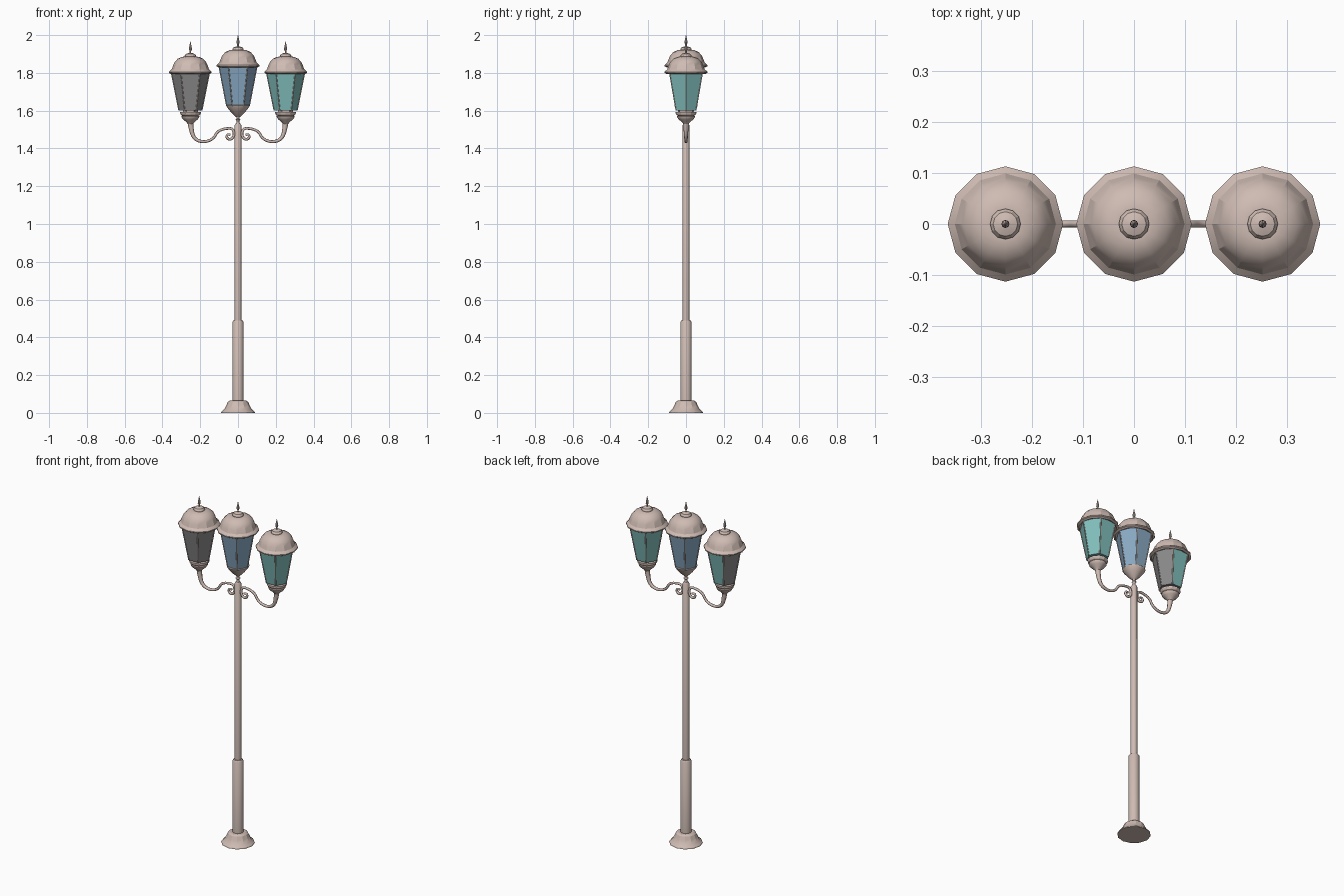
import bpy, bmesh, math
from mathutils import Vector

if "Cube" in bpy.data.objects:
    bpy.data.objects.remove(bpy.data.objects["Cube"])


def material(name, rgb):
    m = bpy.data.materials.new(name)
    m.diffuse_color = (*rgb, 1)
    m.use_nodes = True
    m.node_tree.nodes["Principled BSDF"].inputs["Base Color"].default_value = m.diffuse_color
    return m


METAL = material("painted_metal", (0.62, 0.50, 0.45))
TEAL = material("teal_glass", (0.22, 0.52, 0.50))
BLUE = material("blue_glass", (0.25, 0.40, 0.55))
GREY = material("grey_glass", (0.25, 0.25, 0.25))


def finish(bm, name, mats, smooth=None):
    bmesh.ops.recalc_face_normals(bm, faces=bm.faces[:])
    me = bpy.data.meshes.new(name)
    bm.to_mesh(me)
    bm.free()
    ob = bpy.data.objects.new(name, me)
    bpy.context.collection.objects.link(ob)
    for m in mats:
        me.materials.append(m)
    if smooth:
        bpy.ops.object.select_all(action='DESELECT')
        bpy.context.view_layer.objects.active = ob
        ob.select_set(True)
        bpy.ops.object.shade_smooth_by_angle(angle=math.radians(smooth))
    return ob


def lathe(name, profile, x=0, z=0, sides=12, mats=(METAL,), smooth=25, caps=True):
    """Revolve (radius, height) points into a closed many-sided solid."""
    bm = bmesh.new()
    rings = []
    for r, h in profile:
        rings.append([bm.verts.new((x + r * math.cos(math.tau * i / sides),
                                    r * math.sin(math.tau * i / sides), z + h))
                      for i in range(sides)])
    for a, b in zip(rings, rings[1:]):
        for i in range(sides):
            j = (i + 1) % sides
            bm.faces.new((a[i], a[j], b[j], b[i]))
    if caps:
        bm.faces.new(rings[0][::-1])
        bm.faces.new(rings[-1])
    return finish(bm, name, mats, smooth)


def tube(name, points, radii, spline='NURBS'):
    cu = bpy.data.curves.new(name, 'CURVE')
    cu.dimensions = '3D'
    cu.bevel_depth = 1.0
    cu.bevel_resolution = 2
    cu.resolution_u = 5
    cu.use_fill_caps = True
    s = cu.splines.new(spline)
    s.points.add(len(points) - 1)
    for p, co, r in zip(s.points, points, radii):
        p.co = (*co, 1)
        p.radius = r
    if spline == 'NURBS':
        s.order_u = 3
        s.use_endpoint_u = True
    ob = bpy.data.objects.new(name, cu)
    bpy.context.collection.objects.link(ob)
    cu.materials.append(METAL)
    return ob


# Roof, cap and finial, measured from the roof's lower edge
ROOF = [(0.088, 0.006), (0.102, 0), (0.113, 0.006), (0.113, 0.012), (0.099, 0.025),
        (0.092, 0.044), (0.083, 0.064), (0.067, 0.081), (0.045, 0.091), (0.030, 0.092)]
CAP = [(0.030, 0.090), (0.030, 0.097), (0.024, 0.106), (0.010, 0.111), (0.004, 0.112)]
FINIAL = [(0.004, 0.108), (0.004, 0.122), (0.008, 0.130), (0.007, 0.142),
          (0.004, 0.155), (0.001, 0.171)]


def lantern_top(side, x, z):
    lathe(side + "_roof", ROOF, x, z)
    lathe(side + "_roof_cap", CAP, x, z)
    lathe(side + "_finial", FINIAL, x, z, sides=8, smooth=40)


def lantern_glass(side, x, z0, z1, r0, r1, mats):
    glass = lathe(side + "_glass", [(r0, z0), (r1, z1)], x, 0, 6, mats, None)
    # Thin bars on the six corners
    for i in range(6):
        d = Vector((math.cos(math.tau * i / 6), math.sin(math.tau * i / 6), 0))
        c = Vector((x, 0, 0))
        tube(f"{side}_frame_bar_{i}", [c + d * r0 + Vector((0, 0, z0)),
                                       c + d * r1 + Vector((0, 0, z1))],
             [0.003, 0.003], 'POLY').data.bevel_resolution = 0
    return glass


# Post: flared foot, thick lower sleeve, slim shaft
lathe("foot", [(0.090, 0), (0.088, 0.006), (0.072, 0.020), (0.062, 0.040),
               (0.054, 0.058), (0.044, 0.065), (0.029, 0.065)])
lathe("lower_sleeve", [(0.030, 0.06), (0.030, 0.480), (0.024, 0.490), (0.017, 0.490)], smooth=35)
lathe("shaft", [(0.018, 0.48), (0.018, 1.522), (0.012, 1.532)], smooth=35)

# Centre lantern with its neck and bowl
lathe("centre_neck", [(0.012, 1.528), (0.007, 1.538), (0.007, 1.545), (0.013, 1.552),
                      (0.007, 1.559), (0.010, 1.570)], smooth=40)
lathe("centre_bowl", [(0.010, 1.566), (0.026, 1.580), (0.042, 1.598),
                      (0.056, 1.615), (0.062, 1.628), (0.058, 1.630)])
lantern_glass("centre", 0, 1.625, 1.838, 0.060, 0.101, (BLUE,))
lantern_top("centre", 0, 1.829)

# Side lanterns on scrolled arms
ARM = [(0.252, 1.550), (0.250, 1.505), (0.232, 1.448), (0.180, 1.432), (0.130, 1.450),
       (0.108, 1.492), (0.070, 1.505), (0.028, 1.508), (0.018, 1.470), (0.038, 1.444),
       (0.062, 1.456), (0.056, 1.478), (0.040, 1.472)]
ARM_R = [0.016, 0.013, 0.009, 0.008, 0.007, 0.007, 0.007, 0.007, 0.007, 0.007,
         0.007, 0.006, 0.006]
for side, s in (("left", -1), ("right", 1)):
    x = 0.252 * s
    tube(side + "_arm", [(px * s, 0, pz) for px, pz in ARM], ARM_R)
    lathe(side + "_cup", [(0.014, 1.530), (0.022, 1.540), (0.038, 1.553), (0.046, 1.563),
                          (0.048, 1.570), (0.043, 1.573), (0.050, 1.577), (0.055, 1.586),
                          (0.055, 1.593), (0.040, 1.594)], x)
    lathe(side + "_glass_seat", [(0.040, 1.590), (0.040, 1.603)], x, sides=6, smooth=None)
    glass = lantern_glass(side, x, 1.602, 1.803, 0.061, 0.101,
                          (TEAL,) if s > 0 else (GREY, TEAL))
    if s < 0:  # only the rear pane of the left lantern is teal
        for p in glass.data.polygons:
            if p.normal.y > 0.9:
                p.material_index = 1
    lantern_top(side, x, 1.794)
